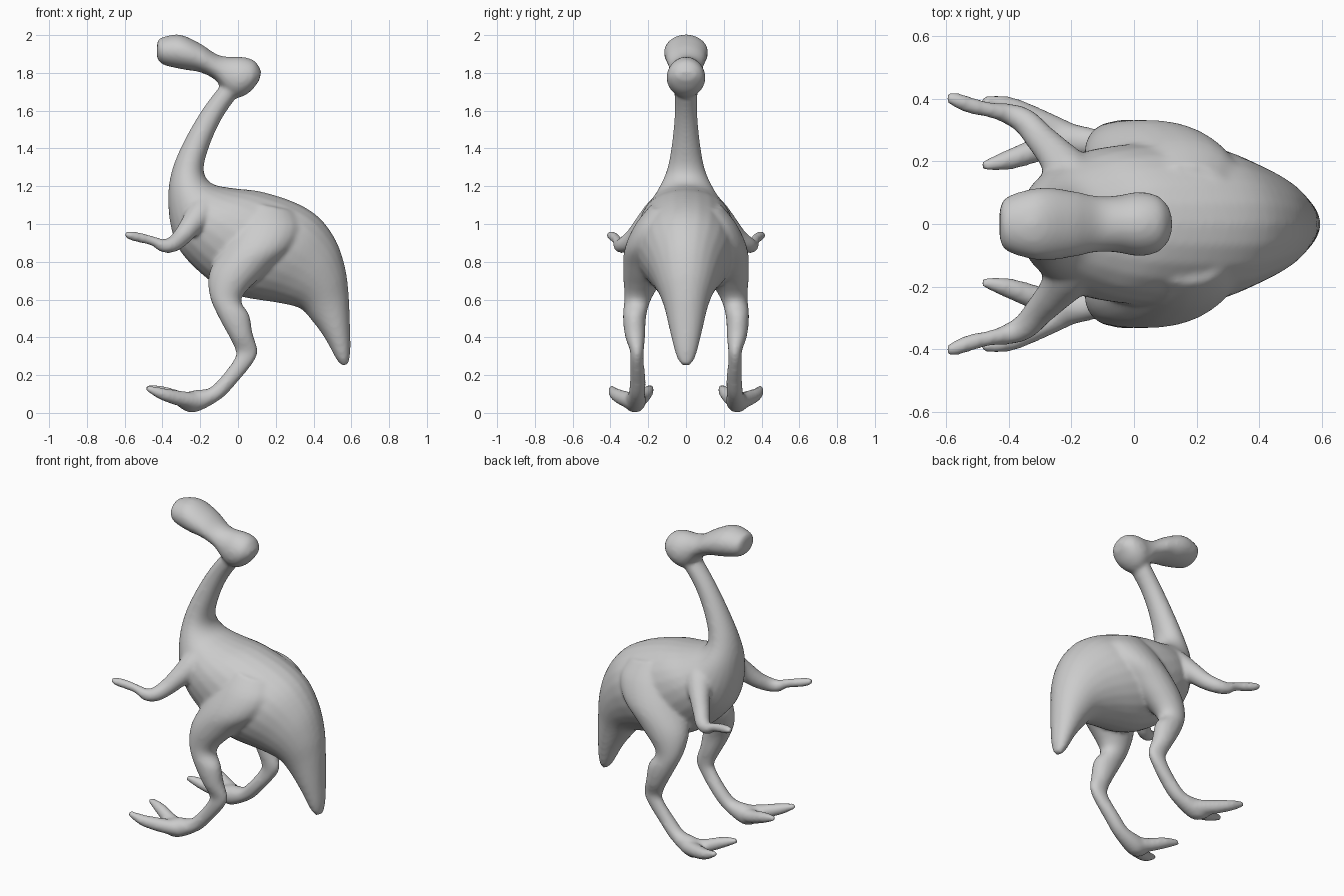
import bpy, bmesh
from math import cos, sin, pi
from mathutils import Vector

bm = bmesh.new()


def spline(rows, steps=4):
    # Catmull-Rom interpolation through rows of numbers
    pts = [rows[0]] + rows + [rows[-1]]
    out = []
    for i in range(1, len(pts) - 2):
        for k in range(steps):
            t = k / steps
            out.append([0.5 * (2 * b + (c - a) * t + (2 * a - 5 * b + 4 * c - d) * t * t
                               + (3 * b - a - 3 * c + d) * t ** 3)
                        for a, b, c, d in zip(*pts[i - 1:i + 3])])
    return out + [rows[-1]]


def loft(rings, n=24):
    # closed skin over elliptical rings given as (centre, axis, axis)
    loops = [[bm.verts.new(c + u * cos(2 * pi * k / n) + v * sin(2 * pi * k / n))
              for k in range(n)] for c, u, v in rings]
    faces = [bm.faces.new(loops[0]), bm.faces.new(loops[-1])]
    for a, b in zip(loops, loops[1:]):
        for k in range(n):
            j = (k + 1) % n
            faces.append(bm.faces.new((a[k], a[j], b[j], b[k])))
    bmesh.ops.recalc_face_normals(bm, faces=faces)


def outline(rows, side=1):
    # rows: two opposite outline points in x/z, centre y, half width in y
    rings = []
    for x1, z1, x2, z2, y, w in spline(rows):
        p, q = Vector((x1, side * y, z1)), Vector((x2, side * y, z2))
        rings.append(((p + q) / 2, (p - q) / 2, Vector((0, w, 0))))
    loft(rings)


def tube(rows, side):
    # rows: x, y, z, radius
    pts = spline(rows)
    cs = [Vector((x, side * y, z)) for x, y, z, r in pts]
    rings = []
    for i, c in enumerate(cs):
        d = cs[min(i + 1, len(cs) - 1)] - cs[max(i - 1, 0)]
        u = d.cross(Vector((0, 1, 0))).normalized()
        v = u.cross(d).normalized()
        rings.append((c, u * pts[i][3], v * pts[i][3]))
    loft(rings, 16)


# neck, torso and tail
outline([
    [-.07, 1.76, .03, 1.72, 0, .065], [-.18, 1.62, -.075, 1.575, 0, .06],
    [-.28, 1.45, -.145, 1.43, 0, .073], [-.348, 1.29, -.182, 1.29, 0, .1],
    [-.37, 1.14, -.14, 1.215, 0, .15], [-.352, .97, -.03, 1.19, 0, .205],
    [-.295, .84, .12, 1.172, 0, .245], [-.15, .70, .3, 1.115, 0, .26],
    [.0, .62, .43, 1.035, 0, .25], [.2, .585, .52, .91, 0, .195],
    [.325, .555, .567, .77, 0, .15], [.39, .49, .585, .64, 0, .115],
    [.46, .395, .593, .47, 0, .085], [.52, .285, .595, .33, 0, .053],
    [.55, .252, .585, .255, 0, .025]])

# head and snout
outline([
    [-.428, 1.96, -.43, 1.885, 0, .05], [-.41, 1.985, -.40, 1.845, 0, .088],
    [-.31, 2.003, -.29, 1.818, 0, .117], [-.2, 1.955, -.2, 1.803, 0, .107],
    [-.11, 1.897, -.12, 1.762, 0, .09], [-.04, 1.885, -.06, 1.69, 0, .092],
    [.03, 1.884, .0, 1.668, 0, .103], [.09, 1.862, .065, 1.70, 0, .09],
    [.123, 1.81, .113, 1.76, 0, .045]])

for s in (1, -1):
    # leg, with a broad thigh sinking into the flank
    outline([
        [.04, 1.12, .3, 1.07, .1, .09], [-.02, 1.01, .34, .98, .135, .135],
        [-.09, .87, .29, .87, .175, .15], [-.153, .74, .16, .755, .213, .12],
        [-.15, .62, .02, .61, .252, .074], [-.105, .51, .06, .52, .272, .062],
        [-.045, .40, .078, .42, .27, .054],
        [-.014, .33, .104, .33, .26, .037], [-.02, .285, .08, .265, .26, .036],
        [-.09, .19, -.01, .155, .255, .042], [-.155, .13, -.095, .07, .26, .045],
        [-.235, .12, -.235, .0, .27, .058], [-.33, .09, -.32, .035, .28, .04]], s)
    # toes
    tube([[-.2, .275, .06, .045], [-.3, .325, .075, .042], [-.4, .375, .1, .033],
          [-.485, .395, .133, .016]], s)
    tube([[-.2, .265, .06, .045], [-.3, .24, .075, .04], [-.4, .205, .11, .033],
          [-.485, .185, .135, .016]], s)
    # arm and hand
    tube([[-.16, .07, 1.1, .1], [-.2, .15, 1.05, .083], [-.25, .22, .99, .06],
          [-.3, .275, .93, .049],
          [-.345, .325, .893, .043], [-.395, .35, .885, .036], [-.45, .362, .91, .026],
          [-.52, .378, .928, .027], [-.565, .395, .938, .025], [-.598, .405, .945, .016]], s)

mesh = bpy.data.meshes.new("dinosaur_body")
bm.to_mesh(mesh)
bm.free()
body = bpy.data.objects.new("dinosaur_body", mesh)
bpy.context.collection.objects.link(body)

# fuse the parts into one soft skin
fuse = body.modifiers.new("fuse", 'REMESH')
fuse.mode = 'VOXEL'
fuse.voxel_size = 0.011
fuse.use_smooth_shade = True
soften = body.modifiers.new("soften", 'SMOOTH')
soften.factor = 0.5
soften.iterations = 10
